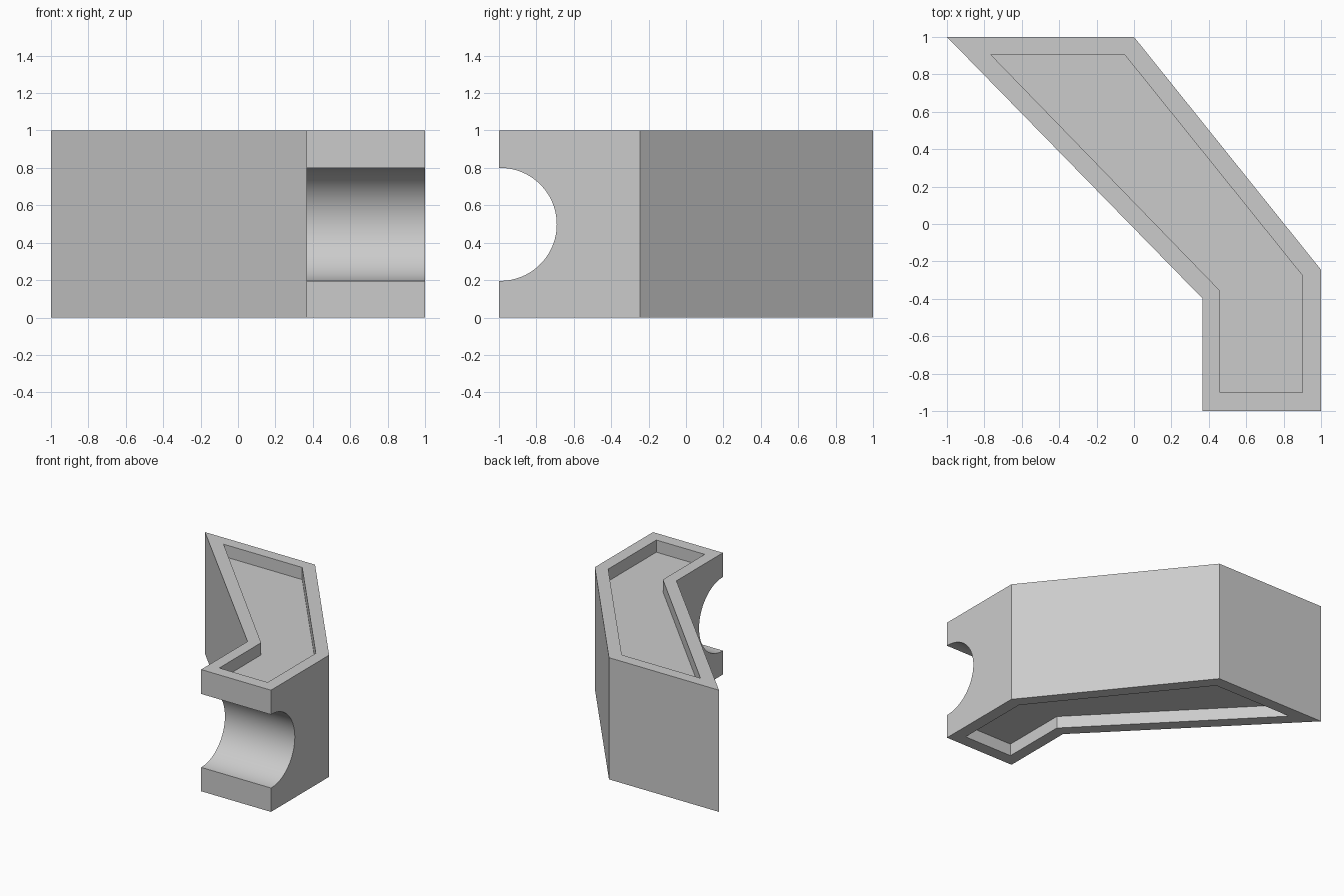
import bpy
import bmesh
import math
from mathutils import Matrix

default = bpy.data.objects.get("Cube")
if default:
    bpy.data.objects.remove(default, do_unlink=True)

OUTER = [(-1, 1), (0, 1), (1, -0.245), (1, -1), (0.365, -1), (0.365, -0.397)]
INNER = [(-0.765, 0.905), (-0.05, 0.905), (0.9, -0.275),
         (0.9, -0.9), (0.46, -0.9), (0.46, -0.357)]
HEIGHT = 1.0
RECESS = 0.1

grey = bpy.data.materials.new("plain grey")
grey.use_nodes = True
colour = (0.6, 0.6, 0.6, 1)
grey.diffuse_color = colour
grey.node_tree.nodes["Principled BSDF"].inputs["Base Color"].default_value = colour


def finish(name, bm):
    bmesh.ops.recalc_face_normals(bm, faces=bm.faces)
    mesh = bpy.data.meshes.new(name)
    bm.to_mesh(mesh)
    bm.free()
    mesh.materials.append(grey)
    obj = bpy.data.objects.new(name, mesh)
    bpy.context.collection.objects.link(obj)
    return obj


def prism(name, outline, low, high):
    bm = bmesh.new()
    face = bm.faces.new([bm.verts.new((x, y, low)) for x, y in outline])
    top = bmesh.ops.extrude_face_region(bm, geom=[face], use_keep_orig=True)["geom"]
    verts = [v for v in top if isinstance(v, bmesh.types.BMVert)]
    bmesh.ops.translate(bm, verts=verts, vec=(0, 0, high - low))
    return finish(name, bm)


# Bent solid block
body = prism("bent_block", OUTER, 0, HEIGHT)

# Shallow recesses in the top and the underside
cutters = [prism("top_recess_cutter", INNER, HEIGHT - RECESS, HEIGHT + RECESS),
           prism("bottom_recess_cutter", INNER, -RECESS, RECESS)]

# Round channel across the front end
bm = bmesh.new()
place = Matrix.Translation((0.7, -0.993, 0.498)) @ Matrix.Rotation(math.pi / 2, 4, "Y")
bmesh.ops.create_cone(bm, cap_ends=True, segments=96, radius1=0.302,
                      radius2=0.302, depth=1.2, matrix=place)
cutters.append(finish("channel_cutter", bm))

bpy.ops.object.select_all(action="DESELECT")
body.select_set(True)
bpy.context.view_layer.objects.active = body
for cutter in cutters:
    cutter.hide_render = True
    cut = body.modifiers.new(cutter.name, "BOOLEAN")
    cut.operation = "DIFFERENCE"
    cut.solver = "EXACT"
    cut.object = cutter
    bpy.ops.object.modifier_apply(modifier=cut.name)
    bpy.data.objects.remove(cutter, do_unlink=True)

# Smooth channel, crisp block edges
bpy.ops.object.shade_smooth_by_angle(angle=math.radians(30))
